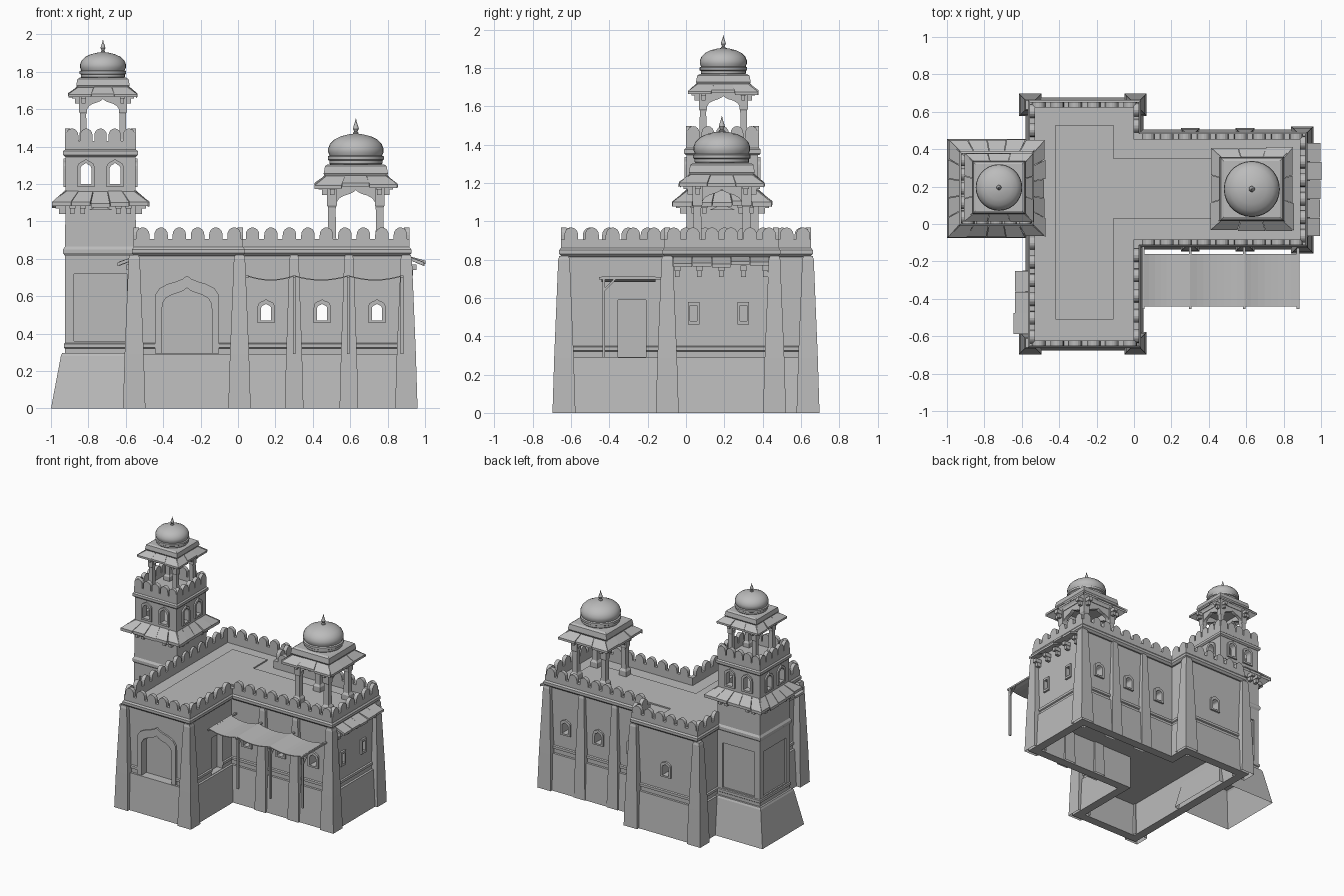
import bpy, bmesh, math, random
from mathutils import Matrix, Vector

random.seed(4)
if "Cube" in bpy.data.objects:
    bpy.data.objects.remove(bpy.data.objects["Cube"])

stone = bpy.data.materials.new("grey stone")
stone.use_nodes = True
stone.diffuse_color = (0.5, 0.5, 0.5, 1)
stone.node_tree.nodes["Principled BSDF"].inputs["Base Color"].default_value = (0.5, 0.5, 0.5, 1)
ID = Matrix.Identity(4)


def loft(bm, loops, closed=False, caps=(True, True), m=ID):
    """Skin matching loops of points; closed joins the last loop to the first."""
    rows = [[bm.verts.new(m @ Vector(p)) for p in loop] for loop in loops]
    pairs = list(zip(rows, rows[1:])) + ([(rows[-1], rows[0])] if closed else [])
    for a, b in pairs:
        for i in range(len(a)):
            j = (i + 1) % len(a)
            bm.faces.new((a[i], a[j], b[j], b[i]))
    if not closed:
        for cap, row in zip(caps, (rows[0], rows[-1])):
            if cap:
                bm.faces.new(row)


def make(name, bm, cutters=()):
    bmesh.ops.recalc_face_normals(bm, faces=bm.faces)
    me = bpy.data.meshes.new(name)
    bm.to_mesh(me)
    bm.free()
    ob = bpy.data.objects.new(name, me)
    bpy.context.collection.objects.link(ob)
    me.materials.append(stone)
    for c in cutters:
        mod = ob.modifiers.new("cut", "BOOLEAN")
        mod.operation, mod.solver, mod.object = "DIFFERENCE", "EXACT", c
    if cutters:
        dg = bpy.context.evaluated_depsgraph_get()
        ob.data = bpy.data.meshes.new_from_object(ob.evaluated_get(dg))
        ob.modifiers.clear()
        for c in cutters:
            bpy.data.objects.remove(c)
    return ob


def square(cx, cy, h, z):
    return [(cx + a * h, cy + b * h, z) for a, b in ((-1, -1), (1, -1), (1, 1), (-1, 1))]


def box(bm, x0, x1, y0, y1, z0, z1, m=ID):
    loft(bm, [[(x0, y0, z), (x1, y0, z), (x1, y1, z), (x0, y1, z)] for z in (z0, z1)], m=m)


def plate(bm, pts, y0, y1, m=ID):
    loft(bm, [[(x, y, z) for x, z in pts] for y in (y0, y1)], m=m)


def face(x, y, turn):
    """Wall frame: local -y points out of the wall."""
    return Matrix.Translation((x, y, 0)) @ Matrix.Rotation(math.radians(turn), 4, "Z")


def plan(d, z):
    """T-shaped outline of the palace, offset outwards by d."""
    x0, x1, x2, y0, y1, y2, y3 = -.54 - d, .01 + d, .9 + d, -.635 - d, -.095 - d, .465 + d, .635 + d
    return [(x, y, z) for x, y in ((x0, y0), (x1, y0), (x1, y1), (x2, y1),
                                   (x2, y2), (x1, y2), (x1, y3), (x0, y3))]


OGEE = [(1, 0), (.98, .28), (.85, .52), (.6, .68), (.32, .78), (.13, .88)]


def ogee(w, z0, spring, top):
    """Arched opening outline, from lower right over the point to lower left."""
    right = [(w * a, spring + (top - spring) * b) for a, b in OGEE]
    return [(w, z0)] + right + [(0, top)] + [(-a, b) for a, b in reversed(right)] + [(-w, z0)]


def rect(w, z0, z1):
    return [(w, z0), (w, z1), (-w, z1), (-w, z0)]


def cutter(pts, m, deep=.12):
    bm = bmesh.new()
    plate(bm, pts, -.06, deep, m)
    ob = make("cutter", bm)
    ob.hide_render = True
    return ob


def trim(bm, outer, inner, m, out=.015):
    at = lambda pts, y: [(x, y, z) for x, z in pts]
    loft(bm, [at(outer, .01), at(outer, -out), at(inner, -out), at(inner, .01)], True, m=m)


def merlons(bm, loop, step, s):
    """Round-topped battlements along a closed loop."""
    for p, q in zip(loop, loop[1:] + loop[:1]):
        p, q = Vector(p), Vector(q)
        n = max(1, round((q - p).length / step))
        d = (q - p).normalized()
        turn = Matrix.Rotation(math.atan2(d.y, d.x), 4, "Z")
        dome = [(.036 * s * math.cos(k * math.pi / 8), s * (.038 + .04 * math.sin(k * math.pi / 8)))
                for k in range(9)]
        for i in range(n):
            m = Matrix.Translation(p.lerp(q, (i + .5) / n)) @ turn
            plate(bm, [(.036 * s, -.01)] + dome + [(-.036 * s, -.01)], 0, .03, m)


def tiles(bm, m, a, b, d, z0, z1, n, thick=.018):
    """Sloping eave: half width a at the wall, b at the drip edge, d deep."""
    for i in range(n):
        u, v = -1 + 2 * i / n, -1 + 2 * (i + 1) / n - .012
        dz, dd = random.uniform(-.008, .006), random.uniform(-.006, .004)
        top = [(a * u, .005, z1), (a * v, .005, z1), (b * v, -d - dd, z0 + dz), (b * u, -d - dd, z0 + dz)]
        loft(bm, [top, [(x, y, z - thick) for x, y, z in top]], m=m)


def bracket(bm, m, u, z, s=1):
    box(bm, u - .016 * s, u + .016 * s, -.055 * s, .005, z - .03 * s, z, m)
    box(bm, u - .012 * s, u + .012 * s, -.035 * s, .005, z - .06 * s, z - .03 * s, m)


def lathe(name, prof, x, y, z, s, n=28):
    bm = bmesh.new()
    loft(bm, [[(x + s * r * math.cos(2 * math.pi * k / n), y + s * r * math.sin(2 * math.pi * k / n),
                z + s * h) for k in range(n)] for r, h in prof])
    ob = make(name, bm)
    bpy.ops.object.select_all(action="DESELECT")
    ob.select_set(True)
    bpy.context.view_layer.objects.active = ob
    bpy.ops.object.shade_smooth_by_angle(angle=math.radians(35))


# Plinth, floor and walls
bm = bmesh.new()
loft(bm, [plan(.04, 0), plan(.018, .29), plan(-.03, .29), plan(-.03, 0)], True)
make("plinth", bm)
bm = bmesh.new()
loft(bm, [plan(-.02, .27), plan(-.02, .292)])
make("floor", bm)

cuts, frames = [], bmesh.new()
windows = [face(x, y, t) for x in (.15, .45, .743) for y, t in ((-.095, 0), (.465, 180))]
for m in windows + [face(-.27, .635, 180)]:
    cuts.append(cutter(ogee(.027, .47, .53, .56), m))
    trim(frames, ogee(.045, .457, .54, .585), ogee(.027, .47, .53, .56), m)
for m in (face(.9, .04, 90), face(.9, .3, 90), face(-.54, -.42, -90)):
    cuts.append(cutter(rect(.018, .48, .56), m, .04))
    trim(frames, rect(.03, .462, .578), rect(.018, .48, .56), m)
gate = face(-.273, -.635, 0)
cuts.append(cutter(ogee(.133, .293, .53, .645), gate, .05))
trim(frames, ogee(.172, .293, .57, .71), ogee(.133, .293, .53, .645), gate, .014)
cuts.append(cutter(rect(.072, .293, .59), face(.01, -.282, 90), .05))
make("window_and_gate_frames", frames)

bm = bmesh.new()
loft(bm, [plan(0, .285), plan(0, .32), plan(.01, .325), plan(.01, .345), plan(0, .35),
          plan(0, .83), plan(-.08, .83), plan(-.08, .285)], True)
make("walls", bm, cuts)

# Roof with raised terrace
bm = bmesh.new()
loft(bm, [plan(-.005, .815), plan(-.005, .845)])
make("roof", bm)
bm = bmesh.new()
loft(bm, [[(x, y, z) for x, y in ((-.42, -.51), (-.11, -.51), (-.11, .03), (.8, .03),
                                  (.8, .35), (-.11, .35), (-.11, .53), (-.42, .53))]
          for z in (.84, .855)])
make("terrace", bm)

# Cornice, parapet and battlements
bm = bmesh.new()
loft(bm, [plan(.012, .815), plan(.027, .83), plan(.027, .85), plan(.018, .862),
          plan(.018, .905), plan(-.012, .905), plan(-.012, .815)], True)
make("parapet", bm)
bm = bmesh.new()
merlons(bm, plan(.018, .89), .1, 1)
make("battlements", bm)

# Tapered buttresses
bm = bmesh.new()
spots = [(x, y, .06) for x in (-.555, .008) for y in (-.637, .637)]
spots += [(x, y, h) for x, h in ((.3, .05), (.593, .05), (.9, .06)) for y in (-.098, .462)]
for x, y, h in spots:
    loft(bm, [square(x, y, h, 0), square(x, y, h * .85, .29), square(x, y, h * .5, .8),
              square(x, y, h * .4, .82)], caps=(False, True))
make("buttresses", bm)

# Wall eaves with brackets
bm = bmesh.new()
for m, half, n, nb in ((face(.9, .185, 90), .25, 5, 5), (face(-.54, -.42, -90), .17, 3, 3)):
    tiles(bm, m, half, half, .1, .785, .82, n)
    for i in range(nb):
        bracket(bm, m, half * .92 * (2 * i / (nb - 1) - 1), .77)
make("wall_eaves", bm)

# Awning with poles
cloth, poles = bmesh.new(), bmesh.new()
posts = [.05, .3, .59, .877]
for a, b in zip(posts, posts[1:]):
    top = [(a + (b - a) * k / 8, .712 - .09 * (k / 8) * (1 - k / 8)) for k in range(9)]
    plate(cloth, top + [(x, z - .006) for x, z in reversed(top)], -.44, -.16)
for x in posts:
    box(poles, x - .007, x + .007, -.455, -.09, .697, .71)
for x in posts[1:]:
    box(poles, x - .007, x + .007, -.436, -.422, .29, .7)
    plate(poles, [(-.43, .63), (-.43, .645), (-.375, .7), (-.362, .7)], -.005, .005, face(x, 0, 90))
make("awning_cloth", cloth)
make("awning_poles", poles)

# Tower
TX, TY = -.735, .19
sq = lambda h, z: square(TX, TY, h, z)
sides = lambda x, y, h: [face(x, y - h, 0), face(x + h, y, 90), face(x, y + h, 180), face(x - h, y, -90)]
bm = bmesh.new()
loft(bm, [sq(.265, 0), sq(.212, .28), sq(.205, .295)], caps=(False, True))
make("tower_base", bm)
panels = [cutter(rect(.142, .36, .72), m, .012) for m in sides(TX, TY, .19) if m.translation.x < -.6]
bm = bmesh.new()
loft(bm, [sq(.19, .29), sq(.19, .32), sq(.196, .325), sq(.196, .345), sq(.19, .35), sq(.19, .815),
          sq(.2, .83), sq(.2, .85), sq(.19, .865), sq(.187, 1.12)])
make("tower_shaft", bm, panels)

cuts, frames = [], bmesh.new()
for m in sides(TX, TY, .187):
    for u in (-.078, .078):
        w = m @ Matrix.Translation((u, 0, 0))
        cuts.append(cutter(ogee(.03, 1.2, 1.27, 1.315), w, .06))
        trim(frames, ogee(.046, 1.185, 1.28, 1.335), ogee(.03, 1.2, 1.27, 1.315), w, .012)
make("tower_window_frames", frames)
bm = bmesh.new()
loft(bm, [sq(.187, 1.1), sq(.187, 1.36), sq(.145, 1.36), sq(.145, 1.1)], True)
make("tower_upper_room", bm, cuts)
bm = bmesh.new()
loft(bm, [sq(.19, 1.345), sq(.2, 1.355), sq(.2, 1.375), sq(.188, 1.385), sq(.188, 1.395)])
loft(bm, [sq(.19, 1.38), sq(.19, 1.43), sq(.16, 1.43), sq(.16, 1.38)], True)
make("tower_parapet", bm)
bm = bmesh.new()
merlons(bm, sq(.19, 1.425), .076, .92)
make("tower_battlements", bm)
bm = bmesh.new()
for m in sides(TX, TY, .187):
    tiles(bm, m, .19, .26, .073, 1.1, 1.165, 5, .022)
    for u in (-.15, -.095, .095, .15):
        bracket(bm, m, u, 1.1)
    plate(bm, [(-.065, 1.06), (.065, 1.06), (0, 1.09)], -.02, .01, m)
make("tower_eave", bm)


def pavilion(name, x, y, z, s):
    """Open domed kiosk; sizes are for scale s = 1."""
    scale = Matrix.Translation((x, y, z)) @ Matrix.Scale(s, 4)
    bm = bmesh.new()
    for a in (-.128, .128):
        for b in (-.128, .128):
            loft(bm, [square(a, b, h, t) for h, t in ((.032, -.02), (.032, .04), (.022, .055),
                                                      (.02, .22), (.026, .23), (.026, .36))], m=scale)
    for m in sides(0, 0, .145):
        plate(bm, [(-.13, .35), (.13, .35)] + ogee(.105, .2, .22, .312), 0, .03, scale @ m)
        for u in (-.125, .125):
            bracket(bm, scale @ m, u, .345)
    loft(bm, [square(0, 0, .15, t) for t in (.34, .365)], m=scale)
    make(name + "_columns_and_arches", bm)
    bm = bmesh.new()
    for m in sides(0, 0, .15):
        tiles(bm, scale @ m, .155, .222, .072, .345, .405, 3)
    loft(bm, [square(0, 0, h, t) for h, t in ((.15, .36), (.172, .4), (.165, .44), (.15, .45))], m=scale)
    make(name + "_eave", bm)
    lathe(name + "_dome", [(.13, .44), (.142, .455), (.142, .47), (.15, .475), (.15, .492), (.14, .497),
                           (.148, .515), (.148, .535), (.138, .56), (.115, .583), (.08, .6),
                           (.04, .61), (.012, .614)], x, y, z, s)
    lathe(name + "_finial", [(.014, .605), (.014, .62), (.008, .625), (.016, .64), (.012, .655),
                             (.005, .675), (.001, .695)], x, y, z, s, 12)


pavilion("tower_pavilion", -.722, .195, 1.395, .83)
pavilion("roof_pavilion", .63, .187, .855, 1)
